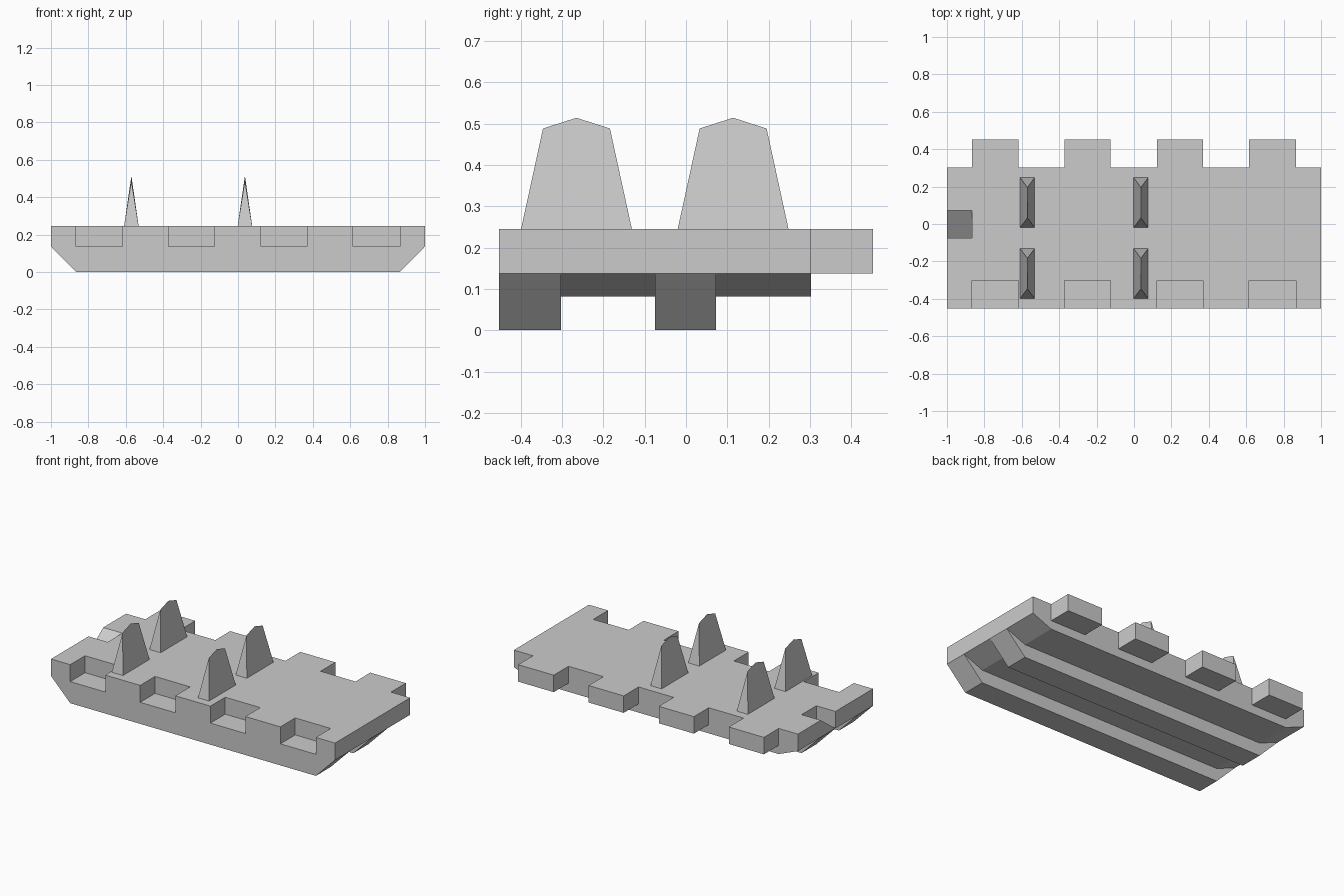
import bpy, bmesh

if "Cube" in bpy.data.objects:
    bpy.data.objects.remove(bpy.data.objects["Cube"])

TOP, LEDGE, DECK_Z = 0.245, 0.137, 0.082
END, TOE = 1.0, 0.865
SLOTS = [(-0.865, -0.618), (-0.372, -0.125), (0.122, 0.369), (0.615, 0.865)]


def make(name, verts, faces):
    bm = bmesh.new()
    vs = [bm.verts.new(v) for v in verts]
    for f in faces:
        bm.faces.new([vs[i] for i in f])
    bmesh.ops.recalc_face_normals(bm, faces=bm.faces[:])
    # split concave caps cleanly
    bmesh.ops.triangulate(bm, faces=[f for f in bm.faces if len(f.verts) > 8])
    mesh = bpy.data.meshes.new(name)
    bm.to_mesh(mesh)
    bm.free()
    ob = bpy.data.objects.new(name, mesh)
    bpy.context.collection.objects.link(ob)
    return ob


def prism(name, profile, y0, y1):
    """Extrude an (x, z) profile from y0 to y1."""
    n = len(profile)
    verts = [(x, y, z) for y in (y0, y1) for x, z in profile]
    faces = [list(range(n)), list(range(n, 2 * n))]
    faces += [[i, (i + 1) % n, n + (i + 1) % n, n + i] for i in range(n)]
    return make(name, verts, faces)


# deck plate with bevelled ends
deck = prism("deck", [(-END, TOP), (-END, LEDGE), (-TOE, DECK_Z),
                      (TOE, DECK_Z), (END, LEDGE), (END, TOP)], -0.303, 0.303)

# ramped recess in the left end of the deck
lo, hi = -0.075, 0.073
section = [(hi, TOP), (lo, LEDGE), (lo, 0.4), (hi, 0.4)]
cutter = make("ramp_cutter",
              [(x, y, z) for x in (-1.2, -TOE) for y, z in section],
              [[0, 1, 2, 3], [4, 5, 6, 7]] +
              [[i, (i + 1) % 4, 4 + (i + 1) % 4, 4 + i] for i in range(4)])
cutter.hide_render = True
mod = deck.modifiers.new("recess", 'BOOLEAN')
mod.operation, mod.solver, mod.object = 'DIFFERENCE', 'EXACT', cutter
bpy.context.view_layer.objects.active = deck
bpy.ops.object.modifier_apply(modifier=mod.name)
bpy.data.objects.remove(cutter)

# centre runner below the deck
hull = [(-END, LEDGE), (-TOE, 0), (TOE, 0), (END, LEDGE)]
prism("centre_runner", hull, lo, hi)

# front runner with a notched top edge
notched = [(END, TOP)]
for x0, x1 in reversed(SLOTS):
    notched += [(x1, TOP), (x1, LEDGE), (x0, LEDGE), (x0, TOP)]
prism("front_runner", hull + notched + [(-END, TOP)], -0.452, -0.303)

# rear tabs matching the notches
for i, (x0, x1) in enumerate(SLOTS):
    prism(f"rear_tab_{i + 1}",
          [(x0, LEDGE), (x1, LEDGE), (x1, TOP), (x0, TOP)], 0.303, 0.452)

# four blade-shaped spikes on the deck
for i, (cx, cy) in enumerate([(x, y) for x in (-0.57, 0.037) for y in (-0.265, 0.114)]):
    w, d = 0.039, 0.134
    make(f"spike_{i + 1}",
         [(cx - w, cy - d, TOP), (cx + w, cy - d, TOP),
          (cx + w, cy + d, TOP), (cx - w, cy + d, TOP),
          (cx, cy - 0.081, 0.488), (cx, cy, 0.514), (cx, cy + 0.081, 0.488)],
         [[0, 1, 2, 3], [0, 1, 4], [1, 2, 6, 5, 4], [2, 3, 6], [3, 0, 4, 5, 6]])
